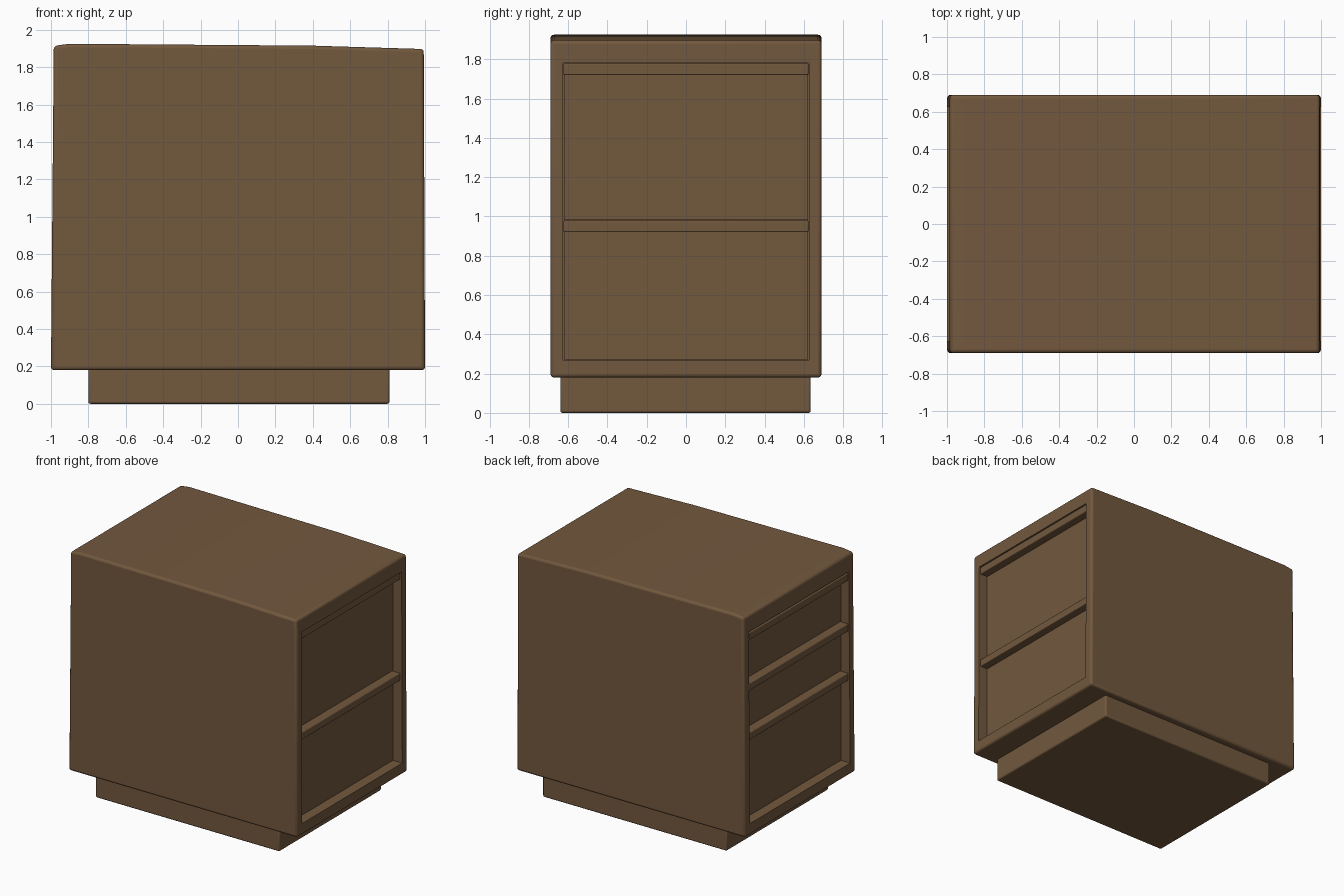
import bpy, bmesh
from mathutils import Vector

if "Cube" in bpy.data.objects:
    bpy.data.objects.remove(bpy.data.objects["Cube"])

wood = bpy.data.materials.new("walnut brown")
wood.use_nodes = True
colour = (0.170, 0.098, 0.048, 1)
wood.diffuse_color = colour
wood.node_tree.nodes["Principled BSDF"].inputs["Base Color"].default_value = colour


def finish(name, bm, bevel):
    bmesh.ops.recalc_face_normals(bm, faces=bm.faces)
    mesh = bpy.data.meshes.new(name)
    bm.to_mesh(mesh)
    bm.free()
    mesh.materials.append(wood)
    obj = bpy.data.objects.new(name, mesh)
    bpy.context.collection.objects.link(obj)
    if bevel:
        mod = obj.modifiers.new("soft edges", "BEVEL")
        mod.width = bevel
        mod.segments = 3
        mod.limit_method = "ANGLE"
    return obj


def box(name, low, high, bevel=0.0):
    low, high = Vector(low), Vector(high)
    bm = bmesh.new()
    bmesh.ops.create_cube(bm, size=1)
    for v in bm.verts:
        v.co = (low + high) / 2 + v.co * (high - low)
    return finish(name, bm, bevel)


# Cabinet body: side outline with a gently sloping top, extruded in depth
DEPTH = 0.69
outline = [(-1, 0.18), (1, 0.18), (0.993, 1.897), (0.4, 1.915), (-0.9, 1.925), (-0.985, 1.914)]
bm = bmesh.new()
face = bm.faces.new([bm.verts.new((x, -DEPTH, z)) for x, z in outline])
side = bmesh.ops.extrude_face_region(bm, geom=[face])["geom"]
bmesh.ops.translate(bm, vec=(0, 2 * DEPTH, 0),
                    verts=[v for v in side if isinstance(v, bmesh.types.BMVert)])
body = finish("cabinet_body", bm, 0.018)

# Recessed plinth
box("plinth", (-0.8, -0.64, 0), (0.81, 0.635, 0.2), 0.012)

# Drawer ends: recess, drawer fronts and full-width lip handles
HALF, FLOOR, TOP = 0.625, 0.27, 1.78
ends = {"left": (1, [1.78, 0.98]), "right": (-1, [1.77, 1.37, 0.98])}
for end, (sign, tops) in ends.items():
    def slab(name, inner, outer, z0, z1, half, bevel=0.0):
        a, b = sorted((sign * inner, sign * outer))
        return box(name, (a, -half, z0), (b, half, z1), bevel)

    cutter = slab(end + "_recess_cutter", 0.9, 1.1, FLOOR, TOP, HALF)
    cutter.hide_render = True
    cutter.hide_viewport = True
    cutter.display_type = "WIRE"
    cut = body.modifiers.new(end + " recess", "BOOLEAN")
    cut.operation = "DIFFERENCE"
    cut.solver = "EXACT"
    cut.object = cutter

    for i, top in enumerate(tops):
        bottom = tops[i + 1] if i + 1 < len(tops) else FLOOR
        tag = f"{end}_drawer_{i + 1}"
        slab(tag + "_front", 0.89, 0.92, bottom + 0.002, top - 0.002, HALF - 0.003)
        slab(tag + "_lip_handle", 0.9, 0.985, top - 0.06, top - 0.001, HALF - 0.002, 0.006)

# Smooth rounded edges, crisp corners
for obj in bpy.context.collection.objects:
    if obj.type == "MESH" and not obj.hide_render and wood.name in obj.data.materials:
        bpy.ops.object.select_all(action="DESELECT")
        obj.select_set(True)
        bpy.context.view_layer.objects.active = obj
        bpy.ops.object.shade_smooth_by_angle()
